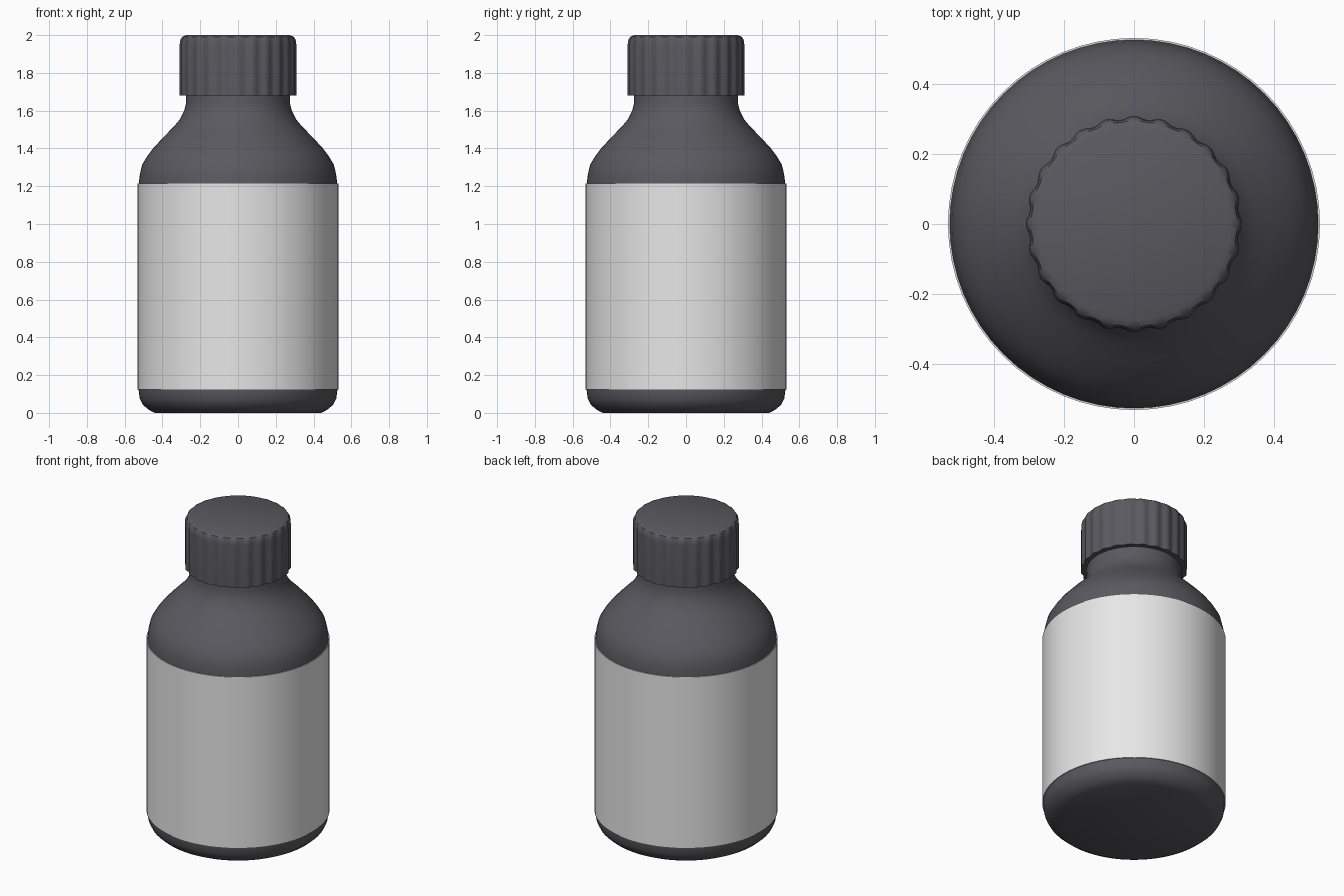
import bpy
import bmesh
from math import cos, sin, pi

cube = bpy.data.objects.get("Cube")
if cube:
    bpy.data.objects.remove(cube, do_unlink=True)


def material(name, color):
    mat = bpy.data.materials.new(name)
    mat.use_nodes = True
    mat.diffuse_color = color
    bsdf = next(n for n in mat.node_tree.nodes if n.type == 'BSDF_PRINCIPLED')
    bsdf.inputs["Base Color"].default_value = color
    return mat


def lathe(name, profile, mat, sides, ribs=0, closed=True):
    """Revolve (radius, height, rib depth) points around z."""
    bm = bmesh.new()
    rings = []
    for r, z, depth in profile:
        ring = []
        for i in range(sides):
            a = 2 * pi * i / sides
            rr = r + depth * cos(ribs * a)
            ring.append(bm.verts.new((rr * cos(a), rr * sin(a), z)))
        rings.append(ring)
    for low, high in zip(rings, rings[1:]):
        for i in range(sides):
            j = (i + 1) % sides
            bm.faces.new((low[i], low[j], high[j], high[i]))
    if closed:
        bm.faces.new(rings[0][::-1])
        bm.faces.new(rings[-1])
    mesh = bpy.data.meshes.new(name)
    bm.to_mesh(mesh)
    bm.free()
    mesh.materials.append(mat)
    obj = bpy.data.objects.new(name, mesh)
    bpy.context.collection.objects.link(obj)
    bpy.ops.object.select_all(action='DESELECT')
    obj.select_set(True)
    bpy.context.view_layer.objects.active = obj
    bpy.ops.object.shade_smooth_by_angle(angle=pi / 5)
    return obj


dark = material("charcoal plastic", (0.1, 0.1, 0.115, 1))
paper = material("label white", (0.8, 0.8, 0.8, 1))

# Bottle body: rounded base, straight wall, sloping shoulder and neck
body = [(0.44, 0), (0.475, 0.018), (0.505, 0.045), (0.52, 0.075), (0.526, 0.12),
        (0.526, 1.21), (0.519, 1.265), (0.507, 1.315), (0.48, 1.36),
        (0.45, 1.4), (0.39, 1.465), (0.34, 1.515), (0.307, 1.555),
        (0.285, 1.6), (0.275, 1.64), (0.275, 1.7)]
lathe("bottle_body", [(r, z, 0) for r, z in body], dark, 64)

# Wrapped label, a thin sleeve over the straight wall
lathe("label", [(0.526, 0.123, 0), (0.531, 0.123, 0),
                (0.531, 1.214, 0), (0.526, 1.214, 0)], paper, 64, closed=False)

# Screw cap with gripping ribs and a softened top edge
lathe("screw_cap", [(0.304, 1.68, 0.005), (0.304, 1.95, 0.005),
                    (0.301, 1.975, 0.004), (0.294, 1.99, 0.002),
                    (0.275, 2.0, 0)], dark, 192, ribs=24)
